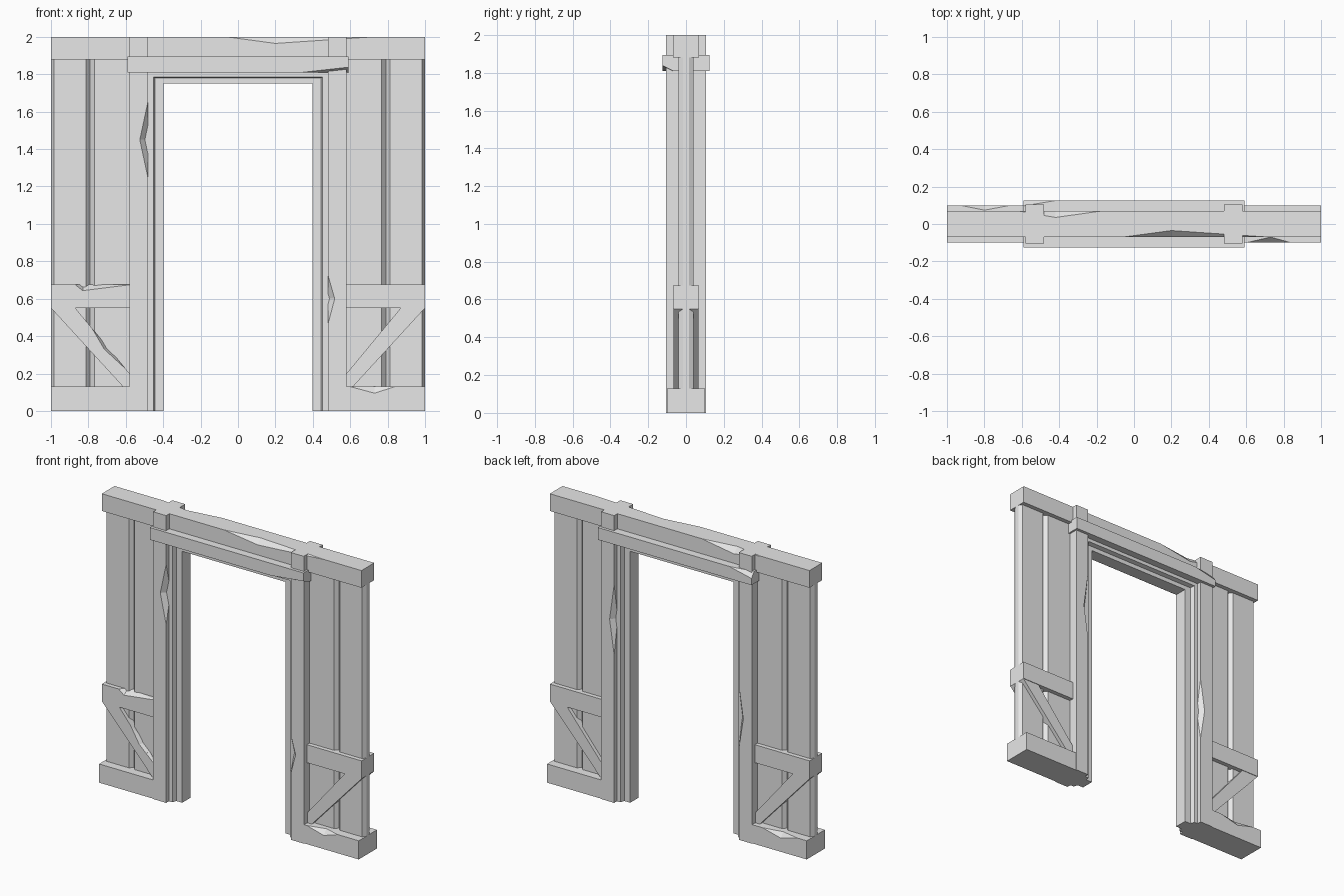
import bpy, bmesh
from mathutils import Vector

cube = bpy.data.objects.get("Cube")
if cube:
    bpy.data.objects.remove(cube, do_unlink=True)

grey = bpy.data.materials.new("plain_grey")
grey.use_nodes = True
grey.diffuse_color = (0.8, 0.8, 0.8, 1)
grey.node_tree.nodes["Principled BSDF"].inputs["Base Color"].default_value = (0.8, 0.8, 0.8, 1)


def finish(name, bm):
    bmesh.ops.recalc_face_normals(bm, faces=bm.faces)
    mesh = bpy.data.meshes.new(name)
    bm.to_mesh(mesh)
    bm.free()
    mesh.materials.append(grey)
    ob = bpy.data.objects.new(name, mesh)
    bpy.context.collection.objects.link(ob)
    return ob


def prism(name, points, offset):
    """Extrude a flat outline of 3D points along an offset."""
    bm = bmesh.new()
    face = bm.faces.new([bm.verts.new(p) for p in points])
    ext = bmesh.ops.extrude_face_region(bm, geom=[face])
    verts = [v for v in ext["geom"] if isinstance(v, bmesh.types.BMVert)]
    bmesh.ops.translate(bm, verts=verts, vec=offset)
    return finish(name, bm)


def beam(name, x0, x1, half_y, z0, z1):
    x0, x1 = sorted((x0, x1))
    outline = [(x0, -half_y, z0), (x1, -half_y, z0), (x1, -half_y, z1), (x0, -half_y, z1)]
    return prism(name, outline, (0, 2 * half_y, 0))


def chip(ob, start, end, p, q):
    """Knock a faceted chip out of the edge start-end; p and q are its deepest points on the two faces."""
    a, b, p, q = map(Vector, (start, end, p, q))
    reach = (p - q) * 0.4
    bm = bmesh.new()
    verts = [bm.verts.new(c) for c in (a, b, p + reach, q - reach)]
    for skip in range(4):
        bm.faces.new([v for i, v in enumerate(verts) if i != skip])
    cutter = finish("chip_cutter", bm)
    cutter.hide_render = True
    mod = ob.modifiers.new("chip", 'BOOLEAN')
    mod.operation = 'DIFFERENCE'
    mod.solver = 'EXACT'
    mod.object = cutter
    bpy.context.view_layer.update()
    deps = bpy.context.evaluated_depsgraph_get()
    mesh = bpy.data.meshes.new_from_object(ob.evaluated_get(deps))
    ob.modifiers.clear()
    ob.data = mesh
    bpy.data.objects.remove(cutter, do_unlink=True)


def chip_x(ob, y, z, x0, xm, x1, dy, dz):
    chip(ob, (x0, y, z), (x1, y, z), (xm, y + dy, z), (xm, y, z + dz))


def chip_z(ob, x, y, z0, zm, z1, dx, dy):
    chip(ob, (x, y, z0), (x, y, z1), (x + dx, y, zm), (x, y + dy, zm))


# Timbers and planked wall on each side
parts = {}
for side, s in (("left", 1), ("right", -1)):
    parts[side, "post"] = beam(side + "_post", s * 0.48, s * 0.58, 0.105, 0, 2)
    parts[side, "sill"] = beam(side + "_sill_beam", s * 0.57, s, 0.1, 0, 0.13)
    parts[side, "rail"] = beam(side + "_middle_rail", s * 0.57, s, 0.07, 0.55, 0.675)

    # Planks with a V groove between them and a bevelled outer end
    front = [(0.56, 0.04), (0.768, 0.04), (0.79, 0.015), (0.812, 0.04), (0.985, 0.04), (1, 0.015)]
    outline = front + [(x, -y) for x, y in reversed(front)]
    prism(side + "_wall_planks", [(s * x, y, 0.1) for x, y in outline], (0, 0, 1.8))

    # Diagonal brace trimmed to the rail, sill and post
    trim = [(1, 0.55), (0.87, 0.55), (0.58, 0.2), (0.58, 0.13), (0.615, 0.13)]
    parts[side, "brace"] = prism(side + "_brace", [(s * x, -0.066, z) for x, z in trim], (0, 0.132, 0))

# Head timbers
top_beam = beam("top_beam", -1, 1, 0.07, 1.88, 2)
lintel = beam("lintel", -0.592, 0.592, 0.125, 1.81, 1.895)

# Stepped door casing swept round the opening
step = [(0, 0.045), (0.045, 0.045), (0.055, 0.075), (0.1, 0.075)]
profile = step + [(o, -y) for o, y in reversed(step)]
bm = bmesh.new()
rings = []
for sx, top in ((-1, False), (-1, True), (1, True), (1, False)):
    rings.append([bm.verts.new((sx * (0.398 + o), y, 1.75 + 0.65 * o if top else 0)) for o, y in profile])
n = len(profile)
for r0, r1 in zip(rings, rings[1:]):
    for i in range(n):
        j = (i + 1) % n
        bm.faces.new((r0[i], r0[j], r1[j], r1[i]))
bm.faces.new(rings[0])
bm.faces.new(rings[-1])
finish("door_casing", bm)

# Worn chips along the timber edges
chip_z(parts["right", "post"], -0.48, -0.105, 1.24, 1.45, 1.66, -0.045, 0.05)
chip_z(parts["left", "post"], 0.48, -0.105, 0.46, 0.6, 0.73, 0.037, 0.04)
chip_z(parts["left", "post"], 0.48, 0.105, 1.03, 1.27, 1.52, 0.035, -0.04)
chip_z(parts["right", "post"], -0.48, 0.105, 0.63, 0.85, 1.08, -0.035, -0.04)
chip_x(top_beam, -0.07, 2, -0.06, 0.2, 0.72, 0.035, -0.035)
chip_x(top_beam, 0.07, 2, -0.17, -0.42, -0.62, -0.035, -0.04)
chip_x(lintel, -0.125, 1.81, 0.34, 0.61, 0.8, 0.06, 0.03)
chip_x(lintel, 0.125, 1.895, -0.42, -0.6, -0.8, -0.03, -0.04)
chip_x(parts["left", "sill"], -0.1, 0.13, 0.6, 0.73, 0.84, 0.03, -0.035)
chip_x(parts["right", "sill"], 0.1, 0.13, -0.93, -0.8, -0.66, -0.026, -0.035)
chip_x(parts["right", "rail"], -0.07, 0.675, -0.87, -0.83, -0.575, 0.05, -0.032)
chip(parts["right", "brace"], (-0.78, -0.066, 0.4414), (-0.6, -0.066, 0.2241),
     (-0.715, -0.066, 0.33), (-0.69, -0.02, 0.3328))
